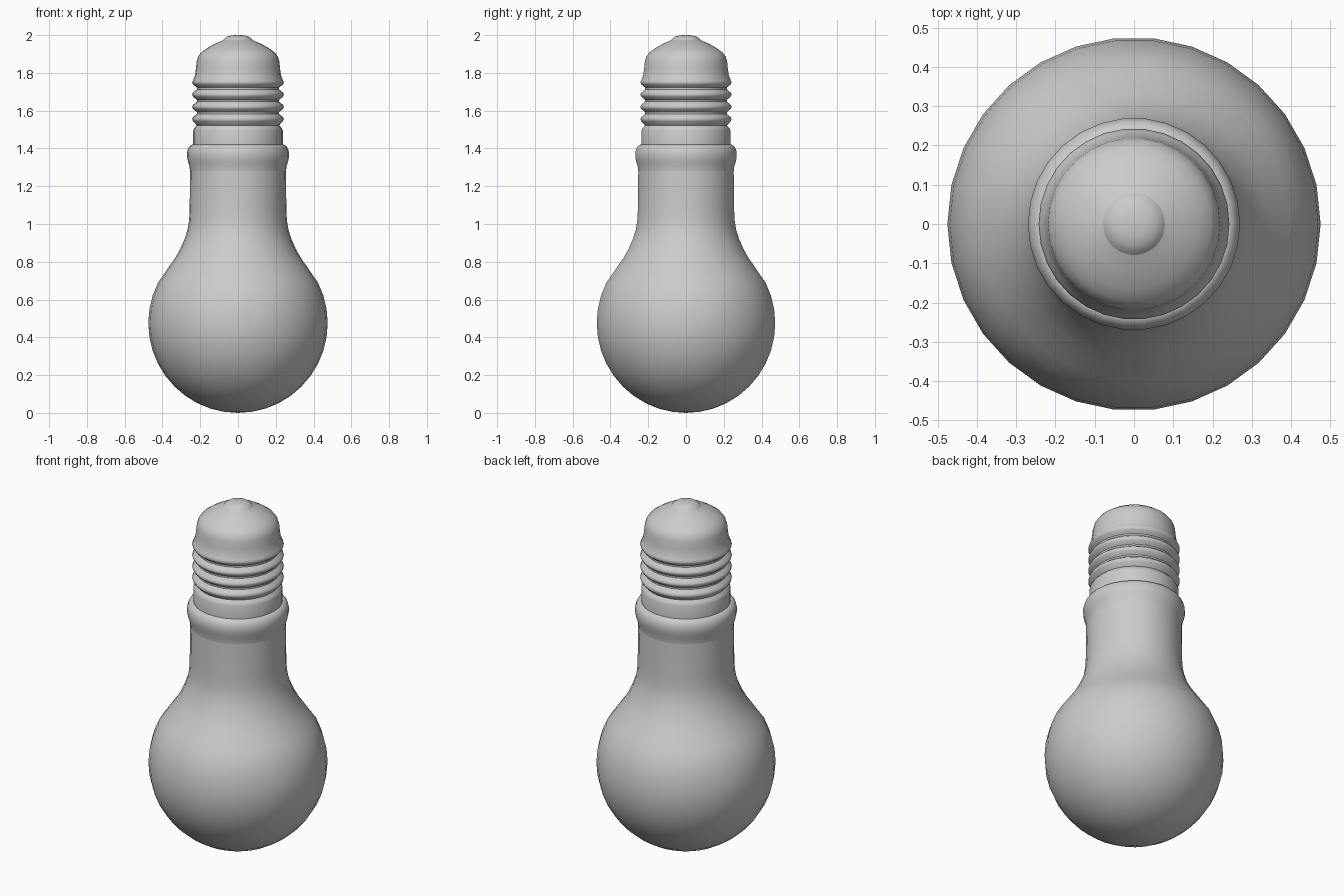
import bpy, bmesh
from math import sin, cos, radians, tau

if "Cube" in bpy.data.objects:
    bpy.data.objects.remove(bpy.data.objects["Cube"])

SIDES = 30


def lathe(name, profile, angle=50):
    """Spin a (radius, height) profile around z; radius 0 becomes a pole."""
    bm = bmesh.new()
    rings = []
    for r, z in profile:
        if r == 0:
            rings.append([bm.verts.new((0, 0, z))] * SIDES)
        else:
            rings.append([bm.verts.new((r * cos(tau * i / SIDES), r * sin(tau * i / SIDES), z))
                          for i in range(SIDES)])
    for a, b in zip(rings, rings[1:]):
        for i in range(SIDES):
            j = (i + 1) % SIDES
            bm.faces.new(dict.fromkeys((a[i], a[j], b[j], b[i])))
    bmesh.ops.recalc_face_normals(bm, faces=bm.faces)
    mesh = bpy.data.meshes.new(name)
    bm.to_mesh(mesh)
    bm.free()
    obj = bpy.data.objects.new(name, mesh)
    bpy.context.collection.objects.link(obj)
    bpy.ops.object.select_all(action='DESELECT')
    obj.select_set(True)
    bpy.context.view_layer.objects.active = obj
    bpy.ops.object.shade_smooth_by_angle(angle=radians(angle))
    return obj


# Glass bulb: round lower part, then shoulder flowing into the neck
R = 0.475
globe = [(0, 0)] + [(R * cos(radians(t)), R + R * sin(radians(t))) for t in range(-81, 28, 9)]
neck = [(0.395, 0.73), (0.365, 0.775), (0.333, 0.82), (0.305, 0.87), (0.283, 0.92),
        (0.267, 0.97), (0.259, 1.02), (0.256, 1.08), (0.254, 1.28)]
lathe("glass_bulb", globe + neck)

# Rounded collar where glass meets the cap
lathe("collar", [(0.254, 1.28), (0.257, 1.305), (0.265, 1.33), (0.27, 1.355), (0.27, 1.38),
                 (0.264, 1.40), (0.255, 1.413), (0.243, 1.42), (0.22, 1.42)])

# Threaded screw cap: plain skirt, four ridges, domed insulator
cap = [(0.237, 1.41), (0.237, 1.495), (0.232, 1.507), (0.218, 1.522)]
for k in range(4):
    z = 1.555 + 0.065 * k
    cap += [(0.238, z - 0.011), (0.243, z), (0.238, z + 0.011)]
    if k < 3:
        cap += [(0.217, z + 0.028), (0.217, z + 0.037)]
cap += [(0.228, 1.785), (0.223, 1.82), (0.219, 1.86), (0.212, 1.885), (0.195, 1.908),
        (0.165, 1.93), (0.125, 1.953), (0.09, 1.968), (0.075, 1.975)]
lathe("screw_cap", cap)

# Contact tip
lathe("contact_tip", [(0.08, 1.972), (0.07, 1.983), (0.055, 1.993), (0.03, 1.999), (0, 2.0)])
